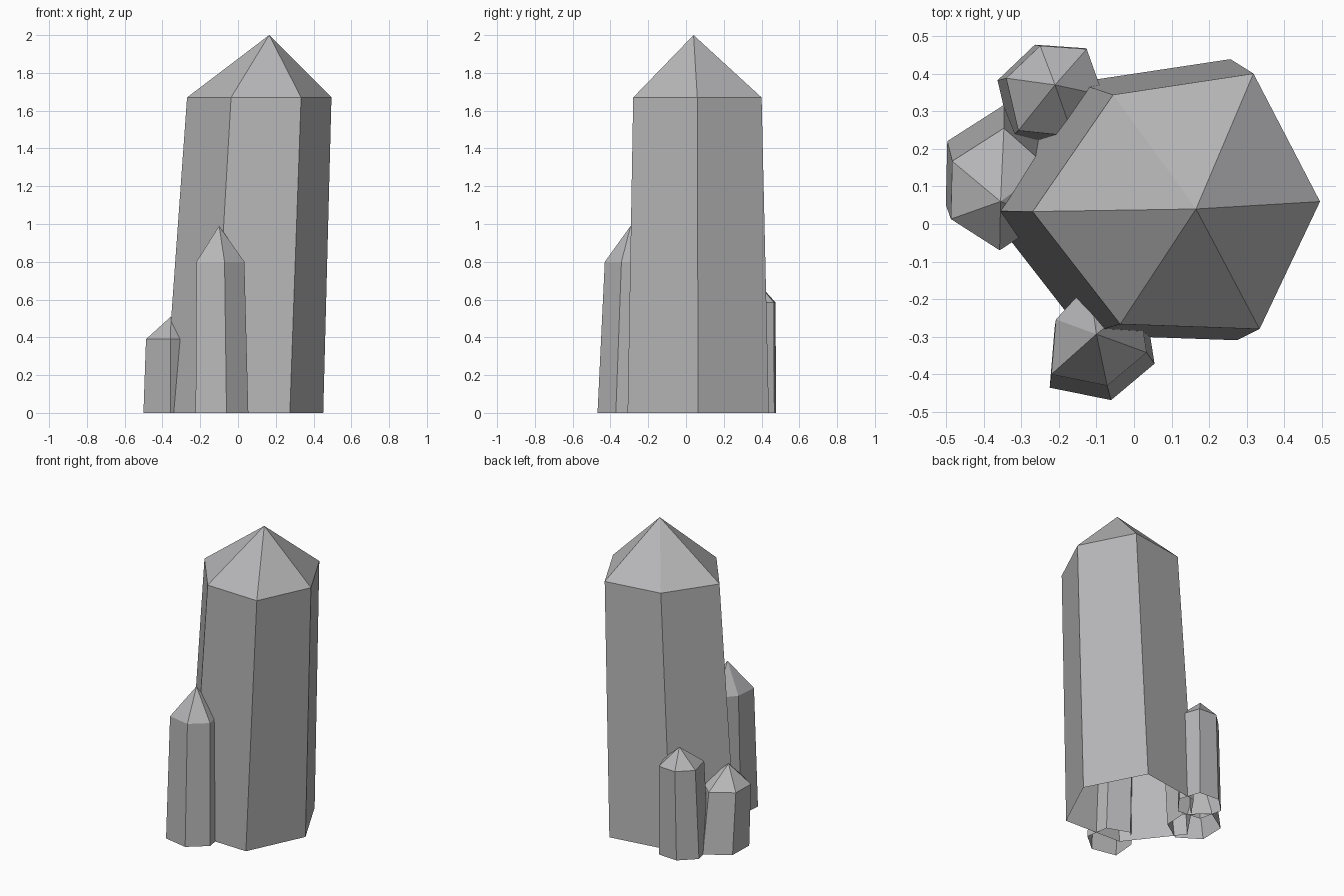
import bpy
import bmesh
from math import cos, sin, radians

old = bpy.data.objects.get("Cube")
if old:
    bpy.data.objects.remove(old, do_unlink=True)

# Single stone colour
stone = bpy.data.materials.new("grey_stone")
stone.use_nodes = True
grey = (0.47, 0.47, 0.48, 1.0)
stone.diffuse_color = grey
for node in stone.node_tree.nodes:
    if node.type == 'BSDF_PRINCIPLED':
        node.inputs["Base Color"].default_value = grey

BASE_SCALE = 1.1  # each shaft is slightly wider at the foot


def ring(bm, centre, height, radii, turn, scale):
    """Add one uneven hexagonal ring of vertices."""
    step = radians(360 / len(radii))
    verts = []
    for index, radius in enumerate(radii):
        angle = radians(turn) + index * step
        x = centre[0] + radius * scale * cos(angle)
        y = centre[1] + radius * scale * sin(angle)
        verts.append(bm.verts.new((x, y, height)))
    return verts


def crystal(name, foot, shoulder, shoulder_height, tip, radii, turn):
    """Leaning hexagonal shaft, open underneath, with a pointed cap."""
    bm = bmesh.new()
    low = ring(bm, foot, 0, radii, turn, BASE_SCALE)
    high = ring(bm, shoulder, shoulder_height, radii, turn, 1)
    point = bm.verts.new(tip)
    for i in range(len(radii)):
        j = (i + 1) % len(radii)
        bm.faces.new((low[i], low[j], high[j], high[i]))
        bm.faces.new((high[i], high[j], point))
    mesh = bpy.data.meshes.new(name)
    bm.to_mesh(mesh)
    bm.free()
    mesh.materials.append(stone)
    obj = bpy.data.objects.new(name, mesh)
    bpy.context.collection.objects.link(obj)
    return obj


# Tall main crystal
crystal("main_crystal", foot=(0.05, 0.05), shoulder=(0.13, 0.047),
        shoulder_height=1.67, tip=(0.165, 0.04, 2),
        radii=(0.365, 0.4, 0.35, 0.4, 0.355, 0.385), turn=2)

# Small crystals around the foot
crystal("front_crystal", foot=(-0.087, -0.32), shoulder=(-0.095, -0.295),
        shoulder_height=0.8, tip=(-0.1, -0.293, 0.99),
        radii=(0.14, 0.14, 0.12, 0.163, 0.137, 0.137), turn=40)

crystal("back_crystal", foot=(-0.22, 0.357), shoulder=(-0.21, 0.365),
        shoulder_height=0.585, tip=(-0.21, 0.37, 0.7),
        radii=(0.131, 0.116, 0.132, 0.152, 0.14, 0.13), turn=50)

crystal("right_crystal", foot=(-0.352, 0.13), shoulder=(-0.352, 0.085),
        shoulder_height=0.39, tip=(-0.355, 0.06, 0.51),
        radii=(0.14, 0.17, 0.155, 0.153, 0.155, 0.14), turn=28)
